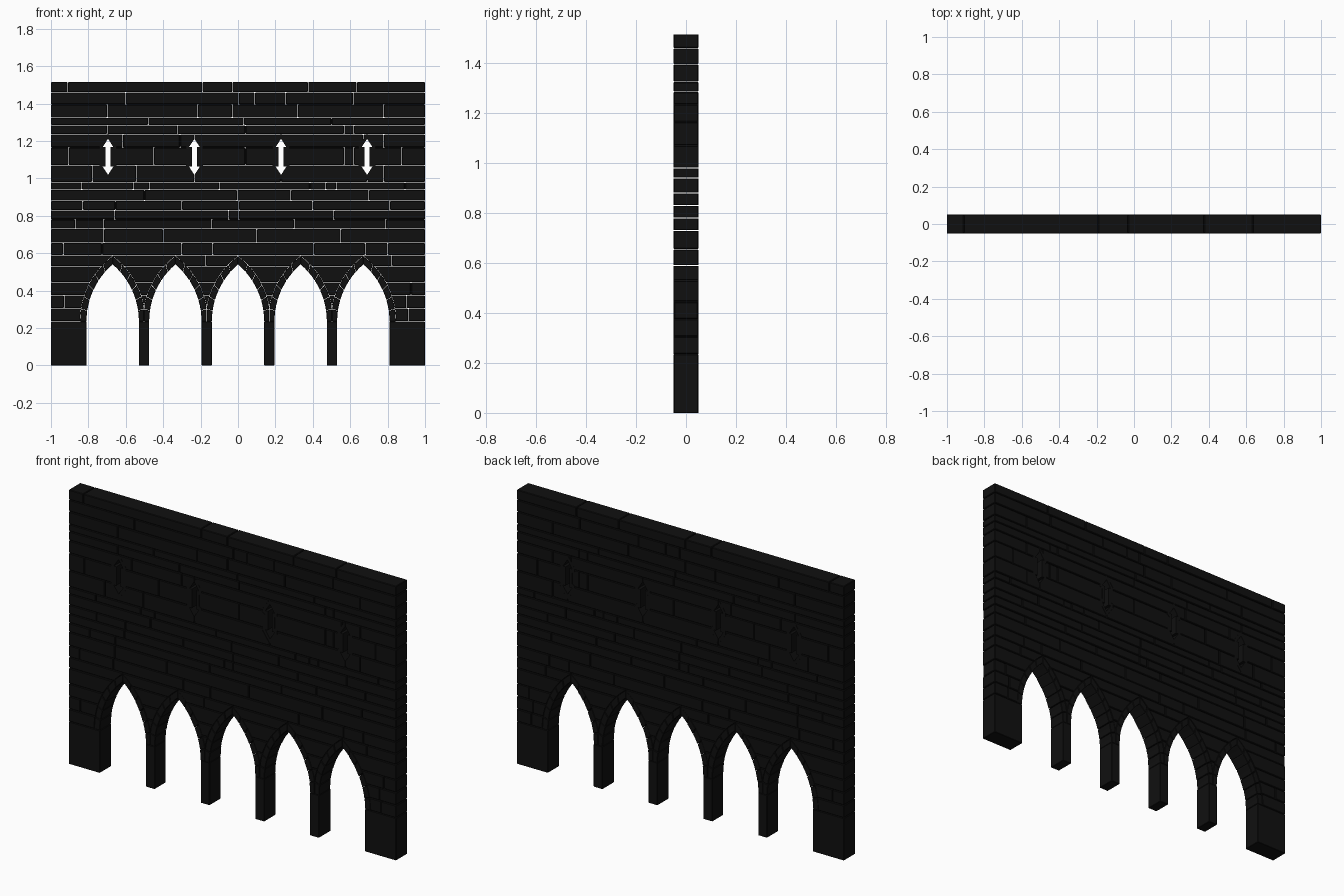
import bpy, bmesh, random
from math import sqrt, atan2, cos, sin

if "Cube" in bpy.data.objects:
    bpy.data.objects.remove(bpy.data.objects["Cube"])

random.seed(4)
GAP = 0.0012            # half joint width
D = 0.051               # half wall thickness
HALF, PITCH = 0.14, 0.335
SPRING, RISE = 0.235, 0.305
R = (HALF**2 + RISE**2) / (2 * HALF)
RING = 0.034
ARCHES = [PITCH * i for i in range(-2, 3)]
WINDOWS = [-0.695, -0.233, 0.23, 0.69]

dark = bpy.data.materials.new("dark_stone")
dark.diffuse_color = (0.005, 0.005, 0.005, 1)
dark.use_nodes = True
dark.node_tree.nodes["Principled BSDF"].inputs["Base Color"].default_value = dark.diffuse_color


def prism(bm, pts, d=D):
    """Extrude an xz outline through the wall thickness."""
    front = [bm.verts.new((x, -d, z)) for x, z in pts]
    back = [bm.verts.new((x, d, z)) for x, z in pts]
    bm.faces.new(front)
    bm.faces.new(back[::-1])
    n = len(pts)
    for i in range(n):
        j = (i + 1) % n
        bm.faces.new((front[j], front[i], back[i], back[j]))


def make(name, outlines, bevel=0.0, helper=False, depth=None):
    bm = bmesh.new()
    for pts in outlines:
        prism(bm, pts, depth or D - random.uniform(0, 0.003))
    bmesh.ops.recalc_face_normals(bm, faces=bm.faces)
    me = bpy.data.meshes.new(name)
    bm.to_mesh(me)
    bm.free()
    ob = bpy.data.objects.new(name, me)
    bpy.context.collection.objects.link(ob)
    me.materials.append(dark)
    if bevel:
        m = ob.modifiers.new("worn_edges", 'BEVEL')
        m.width, m.segments = bevel, 1
        m.limit_method, m.angle_limit = 'ANGLE', 0.7
    if helper:
        ob.hide_render = True
        ob.hide_viewport = True
        ob.display_type = 'WIRE'
    return ob


def rect(x0, x1, z0, z1):
    return [(x0, z0), (x1, z0), (x1, z1), (x0, z1)]


def arc(t, a, b, n):
    """Points on the right arch half, offset outward by t; a..b are 0..1."""
    r = R + t
    end = atan2(sqrt(r * r - (R - HALF)**2), R - HALF)
    out = []
    for i in range(n + 1):
        ang = end * (a + (b - a) * i / n)
        out.append((HALF - R + r * cos(ang), SPRING + r * sin(ang)))
    return out


# Stone courses: (bottom, top, vertical joints)
courses = [
    (1.46, 1.515, [-.91, -.19, -.03, .375, .635]),
    (1.395, 1.46, [-.6, .005, .09, .255, .615]),
    (1.325, 1.395, [-.7, -.215, -.03, .32, .78]),
    (1.285, 1.325, [-.48, .03, .5]),
    (1.235, 1.285, [-.7, -.325, .04, .567, .62]),
    (1.165, 1.235, [-.615, -.31, .23, .67, .78]),
    (1.07, 1.165, [-.905, -.45, .04, .567, .62, .875]),
    (.98, 1.07, [-.78, -.545, -.233, .23, .69, .78]),
    (.94, .98, [-.835, -.56, -.475, -.1, .385, .47, .525, .893]),
    (.88, .94, [-.5, -.005, .283, .7]),
    (.83, .88, [-.83, -.655, -.3, .005, .4, .812]),
    (.78, .83, [-.66, -.05, .005, .513]),
    (.73, .78, [-.87, -.717, -.14, .3, .79]),
    (.655, .73, [-.717, -.4, .1, .55]),
    (.59, .655, [-.935, -.727, -.3, -.135, .405, .68, .8]),
    (.53, .59, [-.67, -.335, -.172, 0, .335, .67, .823]),
    (.445, .53, [-.67, -.335, 0, .335, .67]),
    (.375, .445, [-.67, -.335, 0, .335, .67, .925]),
    (.305, .375, [-.93, -.67, -.335, 0, .335, .67, .9]),
    (.235, .305, [-.67, -.335, 0, .335, .67, .91]),
]
blocks = []
for z0, z1, joints in courses:
    xs = [-1] + joints + [1]
    for a, b in zip(xs, xs[1:]):
        blocks.append(rect(a + (GAP if a > -1 else 0), b - (GAP if b < 1 else 0),
                           z0 + GAP, z1 - (GAP if z1 < 1.5 else 0)))
wall = make("wall_blocks", blocks, 0.003)

# Arch and window cutters
right = [(HALF + RING + GAP, 0.1)] + arc(RING + GAP, 0, 1, 14)
arch_cut = right + [(-x, z) for x, z in right[-2::-1]]
frame = [(0.001, 1.238), (0.045, 1.175), (0.045, 1.155), (0.03, 1.145),
         (0.03, 1.085), (0.045, 1.075), (0.045, 1.055), (0.001, 0.992)]
slot = [(0.001, 1.21), (0.029, 1.167), (0.0135, 1.167),
        (0.0135, 1.063), (0.029, 1.063), (0.001, 1.02)]
frame_cut = frame + [(-x, z) for x, z in frame[::-1]]
shift = lambda pts, cx, s=1: [(cx + s * x, z) for x, z in pts]
cutters = [make("arch_cutter_a", [shift(arch_cut, c) for c in ARCHES[::2]], 0, True, 0.2),
           make("arch_cutter_b", [shift(arch_cut, c) for c in ARCHES[1::2]], 0, True, 0.2),
           make("window_cutter", [shift(frame_cut, c) for c in WINDOWS], 0, True, 0.2)]
for c in cutters:
    m = wall.modifiers.new(c.name, 'BOOLEAN')
    m.operation, m.solver, m.object = 'DIFFERENCE', 'EXACT', c

# Arrow slit surrounds, a left and right stone each
make("arrow_slit_frames", [shift(frame + slot[::-1], c, s) for c in WINDOWS for s in (-1, 1)])

# Arch ring stones, trimmed where neighbouring rings meet
stones = []
N = 6
for ci, c in enumerate(ARCHES):
    for s in (-1, 1):
        outer_end = (ci == 0 and s < 0) or (ci == 4 and s > 0)
        lim = 1 if outer_end else PITCH / 2 - GAP / 2
        for k in range(N):
            a, b = k / N + (0.003 if k else 0), (k + 1) / N - (0.003 if k < N - 1 else 0)
            inner = arc(0, a, b, 2)
            outer = [(min(x, lim), z) for x, z in arc(RING, a, b, 2)]
            stones.append(shift(inner + outer[::-1], c, s))
make("arch_rings", stones, 0.002)

# Piers and end piers
piers = [rect(c + HALF, c + PITCH - HALF, 0, SPRING) for c in ARCHES[:-1]]
piers += [rect(-1, ARCHES[0] - HALF, 0, SPRING - GAP), rect(ARCHES[-1] + HALF, 1, 0, SPRING - GAP)]
make("piers", piers, 0.002)
